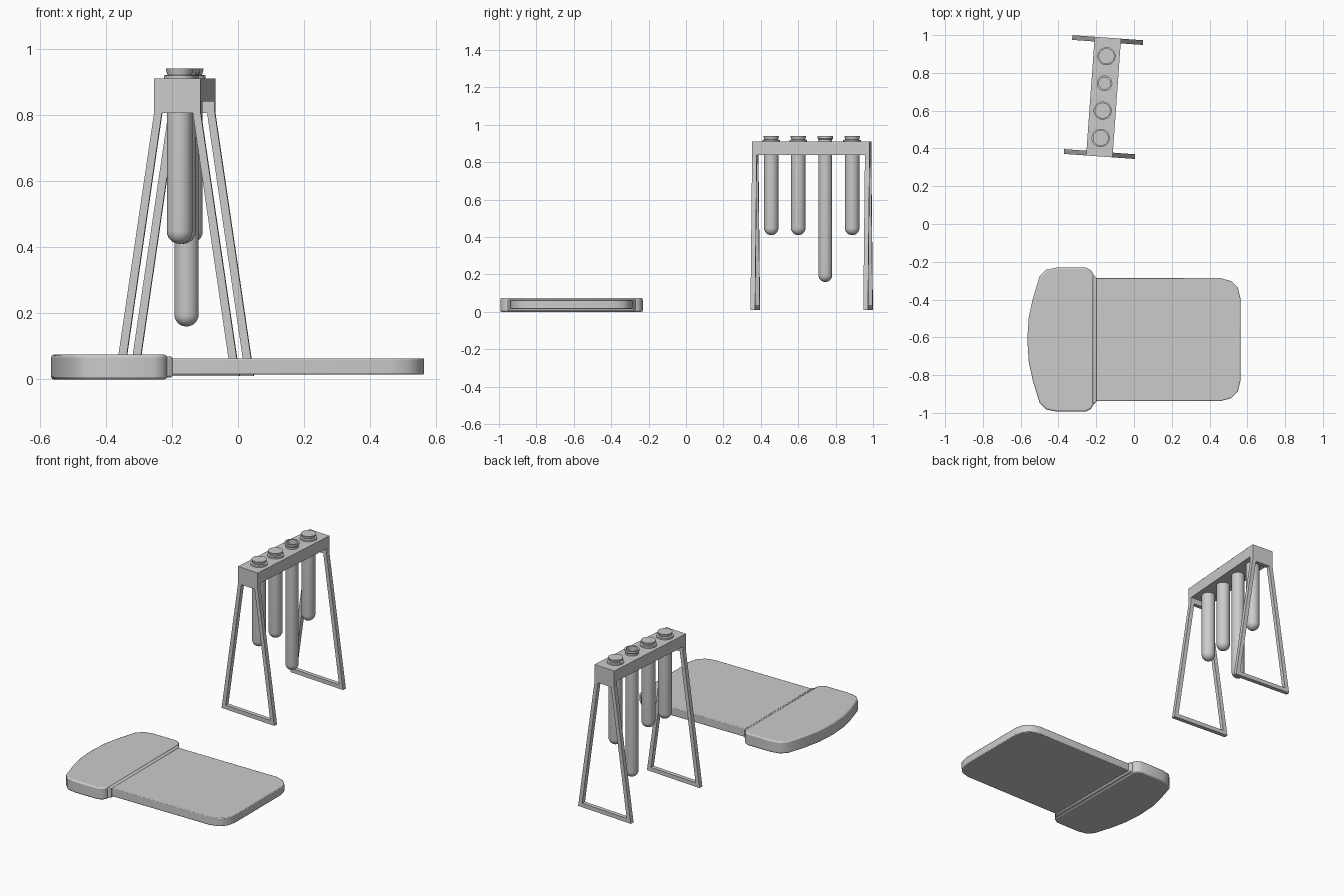
import bpy, bmesh, math
from mathutils import Matrix

if "Cube" in bpy.data.objects:
    bpy.data.objects.remove(bpy.data.objects["Cube"])

RACK = Matrix.Translation((-0.161, 0.672, 0)) @ Matrix.Rotation(math.radians(-4.1), 4, 'Z')


def finish(bm, name, matrix=None, smooth=False, bevel=0):
    bmesh.ops.remove_doubles(bm, verts=bm.verts, dist=1e-5)
    bmesh.ops.recalc_face_normals(bm, faces=bm.faces)
    me = bpy.data.meshes.new(name)
    bm.to_mesh(me)
    bm.free()
    ob = bpy.data.objects.new(name, me)
    bpy.context.collection.objects.link(ob)
    if matrix is not None:
        ob.matrix_world = matrix
    if bevel:
        m = ob.modifiers.new("soft_edge", 'BEVEL')
        m.width, m.segments = bevel, 2
        m.limit_method, m.angle_limit = 'ANGLE', math.radians(50)
    if smooth:
        bpy.ops.object.select_all(action='DESELECT')
        ob.select_set(True)
        bpy.context.view_layer.objects.active = ob
        bpy.ops.object.shade_smooth_by_angle(angle=math.radians(35))
    return ob


def slab(name, half, z0, z1, bevel):
    """Extrude an outline given for y >= 0 and mirrored about y = -0.612."""
    yc = -0.612
    pts = half + [(x, -y) for x, y in reversed(half) if y > 0]
    bm = bmesh.new()
    face = bm.faces.new([bm.verts.new((x, y + yc, z0)) for x, y in pts])
    ext = bmesh.ops.extrude_face_region(bm, geom=[face])
    verts = [v for v in ext['geom'] if isinstance(v, bmesh.types.BMVert)]
    bmesh.ops.translate(bm, verts=verts, vec=(0, 0, z1 - z0))
    return finish(bm, name, bevel=bevel, smooth=True)


def box(name, size, center, matrix):
    bm = bmesh.new()
    bmesh.ops.create_cube(bm, size=1)
    bmesh.ops.scale(bm, vec=size, verts=bm.verts)
    bmesh.ops.translate(bm, vec=center, verts=bm.verts)
    return finish(bm, name, matrix)


def frame(name, y, t):
    """Tapered A-frame ring in the local xz plane."""
    outer = [(-.188, .01), (.188, .01), (.07, .81), (.07, .91), (-.07, .91), (-.07, .81)]
    inner = [(-.159, .035), (.159, .035), (.047, .805), (.047, .805), (-.047, .805), (-.047, .805)]
    bm = bmesh.new()
    rings = [[bm.verts.new((x, yy, z)) for x, z in loop]
             for yy in (y - t / 2, y + t / 2) for loop in (outer, inner)]
    n = len(outer)
    for a, b in ((0, 1), (2, 3), (0, 2), (1, 3)):
        for i in range(n):
            j = (i + 1) % n
            bm.faces.new((rings[a][i], rings[a][j], rings[b][j], rings[b][i]))
    bmesh.ops.dissolve_degenerate(bm, dist=1e-5, edges=bm.edges)
    return finish(bm, name, RACK)


def lathe(name, profile, y, steps=24):
    bm = bmesh.new()
    vs = [bm.verts.new((r, 0, z)) for r, z in profile]
    es = [bm.edges.new(p) for p in zip(vs, vs[1:])]
    bmesh.ops.spin(bm, geom=vs + es, cent=(0, 0, 0), axis=(0, 0, 1),
                   angle=2 * math.pi, steps=steps)
    return finish(bm, name, RACK @ Matrix.Translation((0, y, 0)), smooth=True)


def dome(r, z, n=6):
    """Quarter circle from the bottom pole up to radius r at height z + r."""
    return [(r * math.sin(i * math.pi / 2 / n), z + r - r * math.cos(i * math.pi / 2 / n))
            for i in range(n + 1)]


# Board: broad curved head, narrow collar and flat body
slab("board_head", [(-.565, 0), (-.557, .12), (-.535, .22), (-.5, .335), (-.465, .37),
                    (-.41, .381), (-.255, .381), (-.228, .367), (-.215, .345), (-.215, 0)][:-1],
     0, .075, .008)
slab("board_collar", [(-.26, .35), (-.21, .34), (-.198, .328)], .006, .069, .006)
slab("board_body", [(-.215, .325), (.46, .325), (.515, .31), (.55, .275), (.563, .22)],
     .015, .064, .004)

# Rack: beam and two A-frames
box("rack_beam", (.14, .60, .07), (0, 0, .875), RACK)
for s, label in ((-1, "front"), (1, "back")):
    frame(label + "_frame", s * .3025, .025)

# Three closed tubes with flanged lids
for i, y in enumerate((-.217, -.072, .217)):
    lathe(f"tube_{i + 1}", dome(.039, .41) + [(.039, .91)], y)
    lathe(f"tube_lid_{i + 1}", [(0, .905), (.048, .905), (.048, .919), (.037, .921),
                                (.042, .94), (0, .94)], y)

# One longer open tube
lathe("long_tube", dome(.037, .16) + [(.037, .922), (.041, .927), (.041, .94), (.031, .94),
                                      (.031, .2)] + list(reversed(dome(.031, .166)))[0:], .073)
